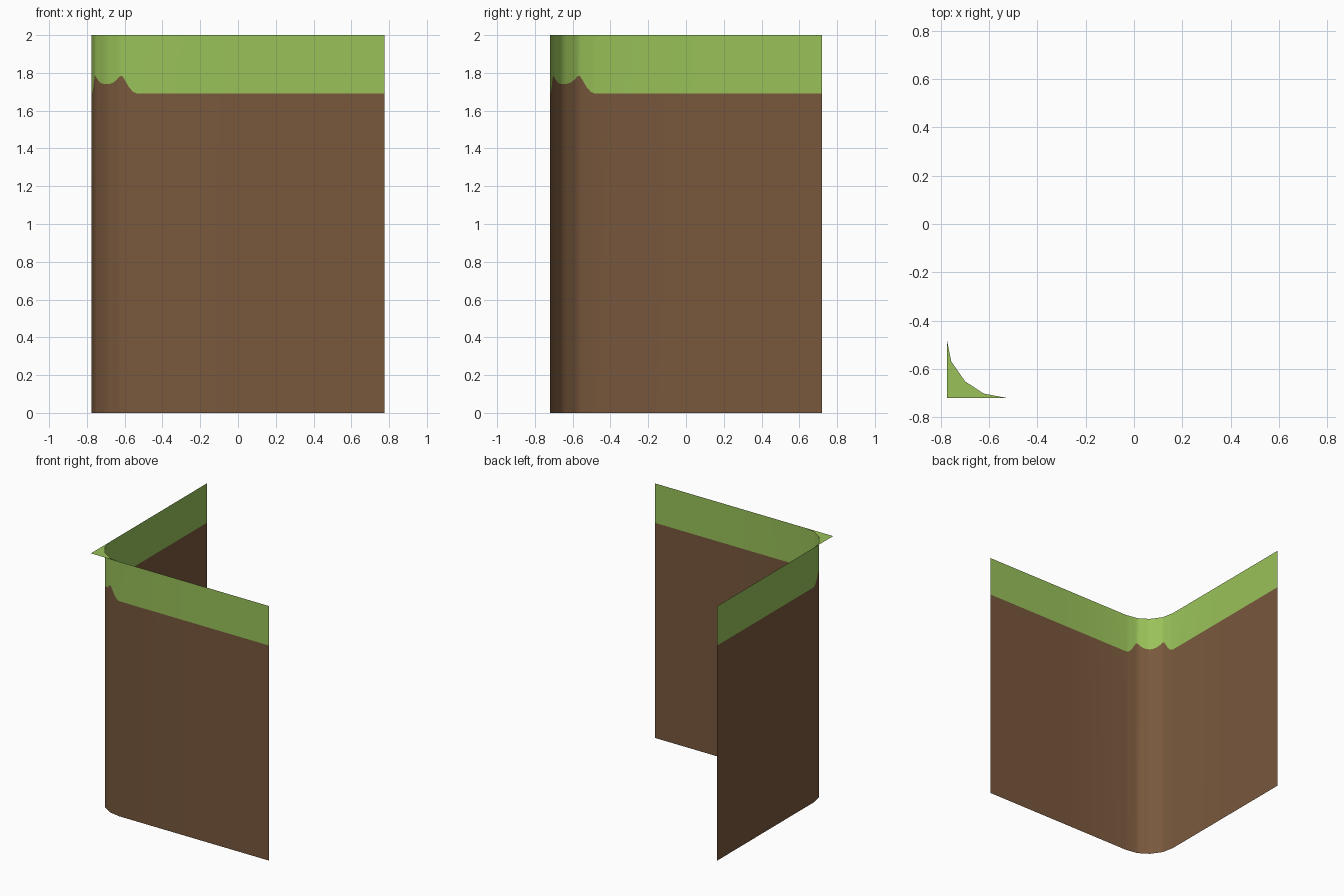
import bpy, bmesh

if "Cube" in bpy.data.objects:
    bpy.data.objects.remove(bpy.data.objects["Cube"])

X, Y, TOP, EDGE = 0.775, 0.72, 2.0, 1.69


def material(name, colour):
    m = bpy.data.materials.new(name)
    m.diffuse_color = (*colour, 1)
    m.use_nodes = True
    m.node_tree.nodes["Principled BSDF"].inputs["Base Color"].default_value = m.diffuse_color
    return m


GRASS = material("grass green", (0.32, 0.535, 0.10))
EARTH = material("earth brown", (0.19, 0.098, 0.046))

# Corner curve in plan, and the scalloped grass edge along one half of it
arc = [(-X, -0.48), (-0.757, -0.57), (-0.70, -0.652), (-0.622, -0.703), (-0.53, -Y)]
wave = [(0, EDGE), (0.25, 1.698), (0.5, 1.722), (0.75, 1.762), (0.9, 1.783),
        (1.05, 1.782), (1.25, 1.764), (1.5, 1.748), (1.75, 1.742), (2, 1.74)]


def on_arc(t):
    i = min(int(t), 3)
    f = t - i
    return tuple(a + (b - a) * f for a, b in zip(arc[i], arc[i + 1]))


# Wall path from the back left, round the corner, to the front right: x, y, edge height
columns = [(-X, Y, EDGE), (-X, 0.1, EDGE)]
columns += [(*on_arc(t), z) for t, z in wave]
columns += [(*on_arc(4 - t), z) for t, z in reversed(wave[:-1])]
columns += [(0.05, -Y, EDGE), (X, -Y, EDGE)]


def make(name, bm, mat):
    mesh = bpy.data.meshes.new(name)
    bm.to_mesh(mesh)
    bm.free()
    mesh.materials.append(mat)
    mesh.shade_smooth()
    ob = bpy.data.objects.new(name, mesh)
    bpy.context.collection.objects.link(ob)


def wall(name, low, high, mat):
    """Open sheet along the path, facing the inside of the corner."""
    bm = bmesh.new()
    rows = [(bm.verts.new((x, y, low(z))), bm.verts.new((x, y, high(z))))
            for x, y, z in columns]
    for (a, b), (c, d) in zip(rows, rows[1:]):
        bm.faces.new((a, c, d, b))
    make(name, bm, mat)


wall("cliff_wall", lambda z: 0, lambda z: z, EARTH)
wall("grass_band", lambda z: z, lambda z: TOP, GRASS)

# Flat grass patch outside the rounded corner, as a fan
bm = bmesh.new()
corner = bm.verts.new((-X, -Y, TOP))
rim = [bm.verts.new((x, y, TOP)) for x, y in arc]
for a, b in zip(rim, rim[1:]):
    bm.faces.new((corner, b, a))
make("grass_corner", bm, GRASS)
